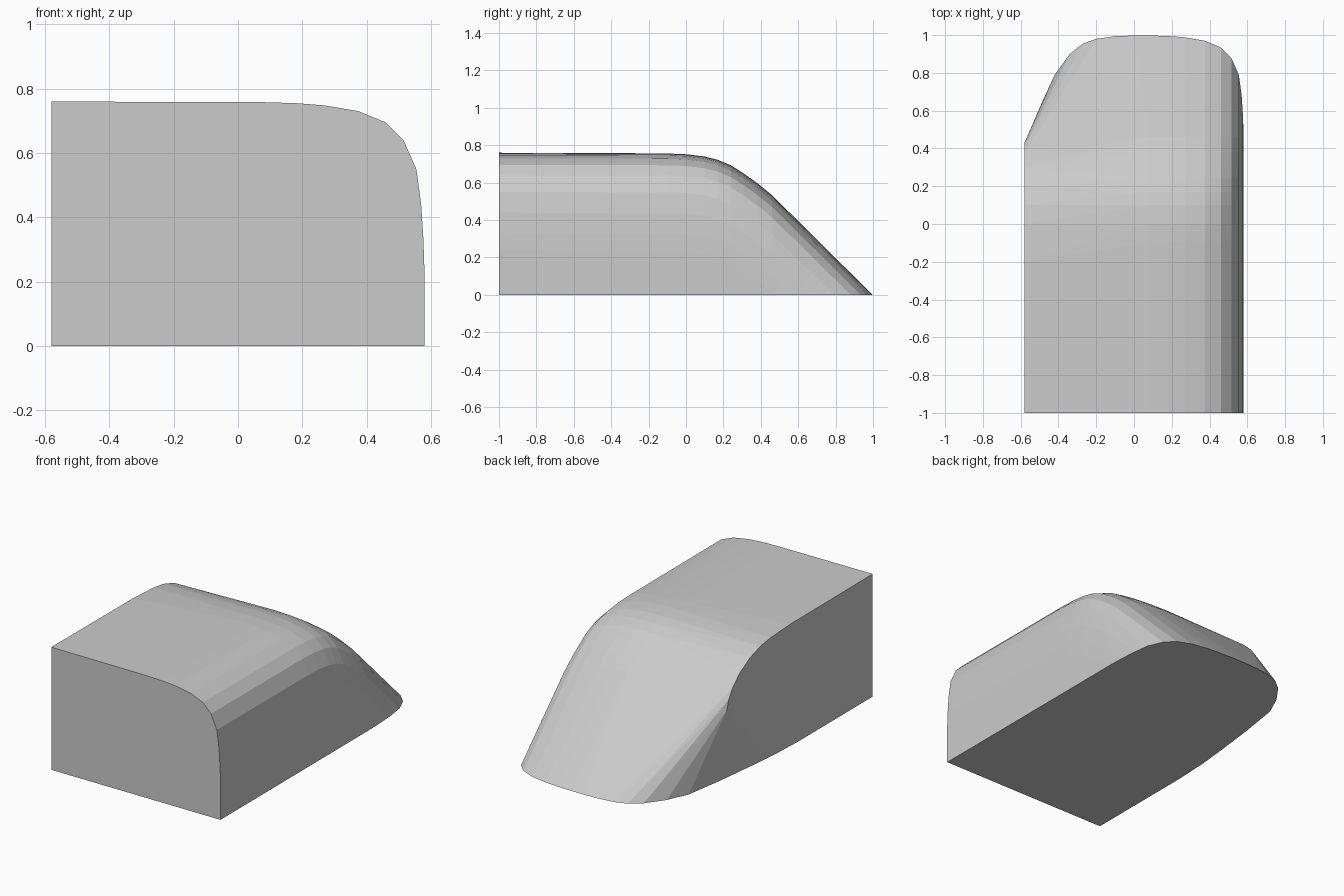
import bpy, bmesh, math

cube = bpy.data.objects.get("Cube")
if cube:
    bpy.data.objects.remove(cube, do_unlink=True)

HALF_WIDTH, FRONT, HEIGHT = 0.58, -1.0, 0.76

# Rounded shoulder: (x, drop below the roof line)
shoulder = [(0.08, 0.002), (0.18, 0.005), (0.27, 0.012), (0.375, 0.03),
            (0.46, 0.065), (0.515, 0.12), (0.555, 0.21), (0.57, 0.32),
            (0.577, 0.43), (HALF_WIDTH, 0.52)]

# Roof line bending into the sloped back: (y, z)
roof = [(FRONT, HEIGHT), (-0.1, 0.758), (0.0, 0.754), (0.1, 0.742),
        (0.17, 0.724), (0.24, 0.695), (0.31, 0.65), (0.38, 0.6), (0.46, 0.535)]

# Top edge of the flat wall: (y, z)
wall_edge = [(FRONT, HEIGHT), (-0.2, 0.757), (0.0, 0.747), (0.1, 0.732),
             (0.2, 0.7), (0.3, 0.645), (0.37, 0.58), (0.41, 0.52), (0.43, 0.46)]

# Curved foot of the wall: (x, y)
wall_foot = [(-HALF_WIDTH, FRONT), (-HALF_WIDTH, -0.27), (-0.57, -0.05),
             (-0.55, 0.15), (-0.52, 0.4), (-0.48, 0.66), (-0.42, 0.79),
             (-0.34, 0.9), (-0.27, 0.955), (-0.2, 0.98), (-0.1, 0.994), (0.0, 0.998)]

points = [(x, y, 0) for x, y in wall_foot]
points += [(-HALF_WIDTH, y, z) for y, z in wall_edge]
points.append((HALF_WIDTH, FRONT, 0))

# Sweep the shoulder along the roof line and down to the ground
for x, drop in shoulder:
    points += [(x, y, z - drop) for y, z in roof if z > drop]
    points.append((x, 1 - drop, 0))

# Skin the convex body
bm = bmesh.new()
for p in points:
    bm.verts.new(p)
hull = bmesh.ops.convex_hull(bm, input=bm.verts[:])
loose = {e for key in ("geom_interior", "geom_unused") for e in hull[key]
         if isinstance(e, bmesh.types.BMVert) and e.is_valid}
bmesh.ops.delete(bm, geom=list(loose), context='VERTS')
bmesh.ops.dissolve_limit(bm, angle_limit=math.radians(0.4),
                         verts=bm.verts[:], edges=bm.edges[:])
bmesh.ops.recalc_face_normals(bm, faces=bm.faces[:])

mesh = bpy.data.meshes.new("sloped_body")
bm.to_mesh(mesh)
bm.free()

# Plain grey material
grey = bpy.data.materials.new("light_grey")
grey.use_nodes = True
colour = (0.6, 0.6, 0.6, 1)
grey.diffuse_color = colour
for node in grey.node_tree.nodes:
    if node.type == 'BSDF_PRINCIPLED':
        node.inputs["Base Color"].default_value = colour
mesh.materials.append(grey)

body = bpy.data.objects.new("sloped_body", mesh)
bpy.context.collection.objects.link(body)
